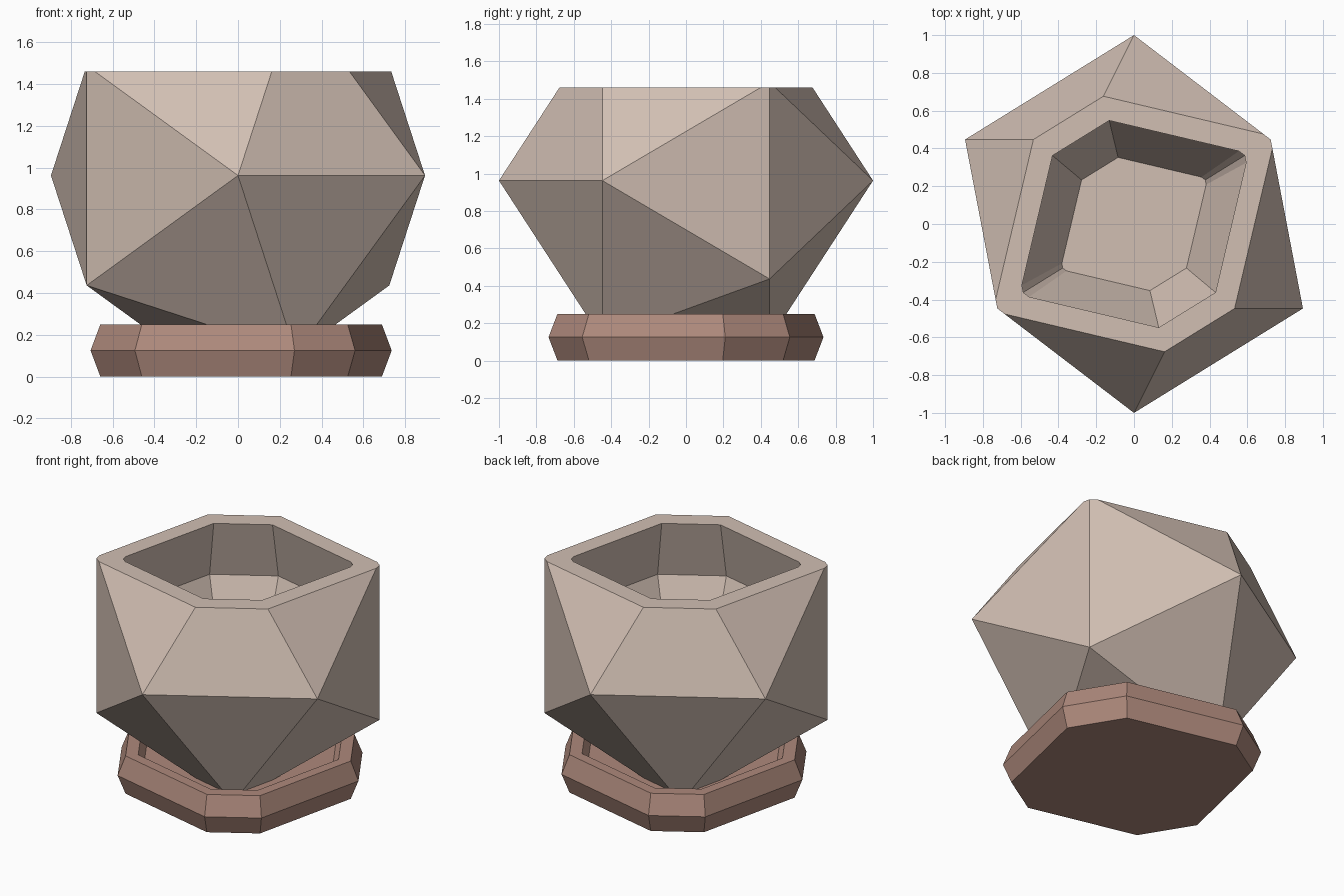
import bpy, bmesh, math
from mathutils import Matrix

if "Cube" in bpy.data.objects:
    bpy.data.objects.remove(bpy.data.objects["Cube"])


def material(name, rgb):
    m = bpy.data.materials.new(name)
    m.diffuse_color = (*rgb, 1)
    m.use_nodes = True
    m.node_tree.nodes["Principled BSDF"].inputs["Base Color"].default_value = m.diffuse_color
    return m


def finish(bm, name, mat):
    bmesh.ops.recalc_face_normals(bm, faces=bm.faces)
    me = bpy.data.meshes.new(name)
    bm.to_mesh(me)
    bm.free()
    me.materials.append(mat)
    ob = bpy.data.objects.new(name, me)
    bpy.context.collection.objects.link(ob)


def next_ring(bm, edges, scale, z, cx=0.0):
    """Extrude an open edge loop to a scaled copy at height z."""
    new = bmesh.ops.extrude_edge_only(bm, edges=edges)["geom"]
    for v in (g for g in new if isinstance(g, bmesh.types.BMVert)):
        v.co.x = cx + (v.co.x - cx) * scale
        v.co.y *= scale
        v.co.z = z
    return [g for g in new if isinstance(g, bmesh.types.BMEdge)]


clay = material("pale clay", (0.64, 0.52, 0.45))
terracotta = material("dusty terracotta", (0.42, 0.25, 0.20))

# pot: icosahedron with its pole along y, sliced flat at the rim
bm = bmesh.new()
bmesh.ops.create_icosphere(
    bm, subdivisions=1, radius=1.0,
    matrix=Matrix.Translation((0, 0, 0.962)) @ Matrix.Rotation(math.pi / 2, 4, 'X'))
bmesh.ops.bisect_plane(bm, geom=bm.verts[:] + bm.edges[:] + bm.faces[:],
                       plane_co=(0, 0, 1.46), plane_no=(0, 0, 1), clear_outer=True)
# rim and hollow inside
ring = [e for e in bm.edges if e.is_boundary]
for scale, z in ((0.81, 1.46), (1.17, 1.08), (0.55, 0.50)):
    ring = next_ring(bm, ring, scale, z)
bmesh.ops.edgeloop_fill(bm, edges=ring)
finish(bm, "pot", clay)

# saucer: square with cut corners, bulging at mid height, shallow recess on top
CX = 0.015
half = [(0.27, -0.735), (0.56, -0.555), (0.735, 0.21), (0.523, 0.555)]
outline = half + [(2 * CX - x, -y) for x, y in half]
bm = bmesh.new()
verts = [bm.verts.new((CX + (x - CX) * 0.935, y * 0.935, 0)) for x, y in outline]
bm.faces.new(verts)
ring = bm.edges[:]
for scale, z in ((1 / 0.935, 0.125), (0.935, 0.25), (0.89, 0.25), (0.94, 0.20)):
    ring = next_ring(bm, ring, scale, z, CX)
bmesh.ops.edgeloop_fill(bm, edges=ring)
finish(bm, "saucer", terracotta)
